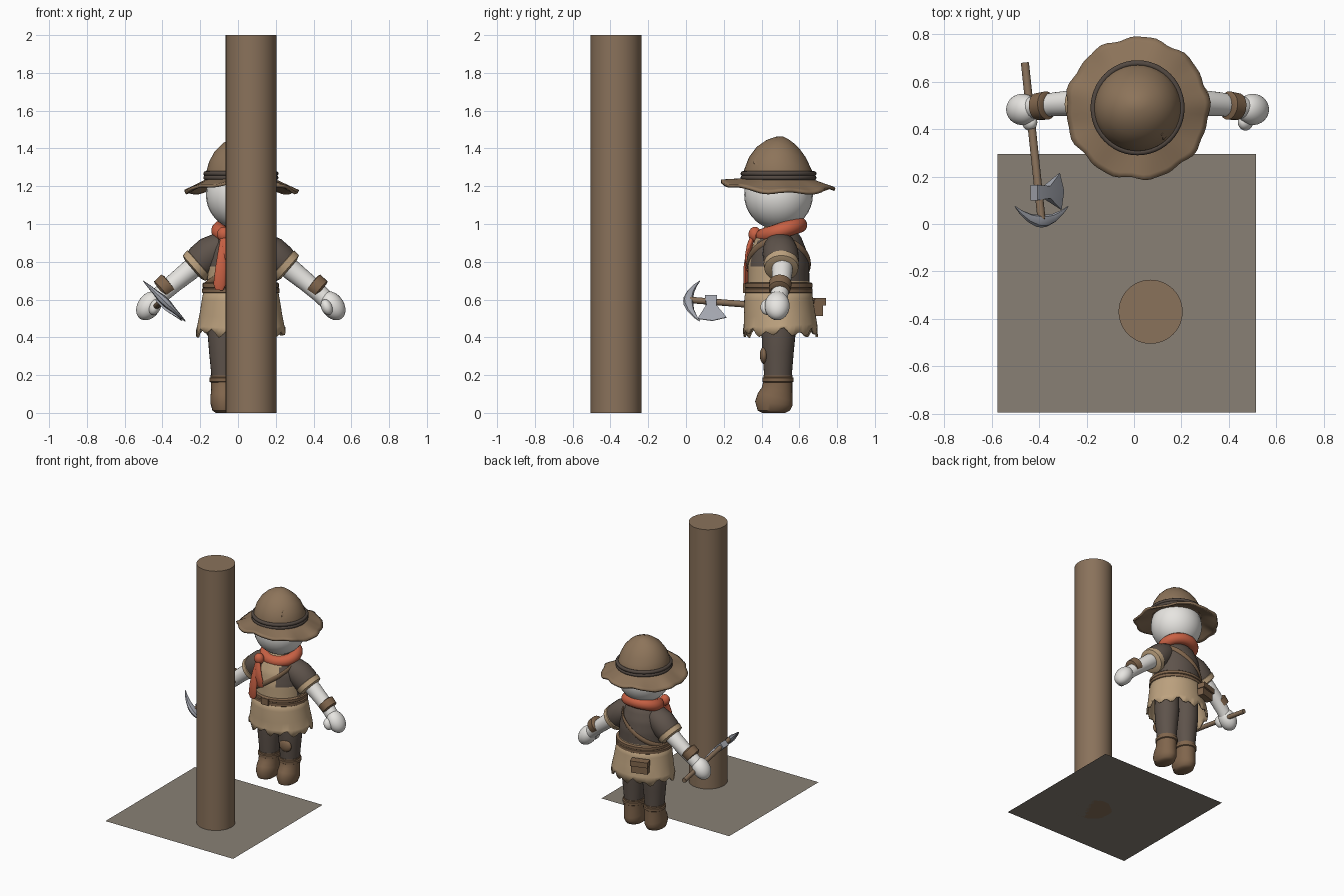
import bpy, bmesh, math
from mathutils import Vector as V

if "Cube" in bpy.data.objects:
    bpy.data.objects.remove(bpy.data.objects["Cube"])

CX, CY = 0.015, 0.49            # centre line of the figure
TAU = 2 * math.pi


def colour(name, r, g, b):
    m = bpy.data.materials.new(name)
    lin = [((c / 255 + 0.055) / 1.055) ** 2.4 for c in (r, g, b)]
    m.diffuse_color = (*lin, 1)
    m.use_nodes = True
    m.node_tree.nodes["Principled BSDF"].inputs["Base Color"].default_value = m.diffuse_color
    return m


WOOD = colour("wood_brown", 138, 114, 91)
GROUND = colour("ground_grey", 136, 128, 117)
FELT = colour("hat_brown", 141, 116, 90)
DARK = colour("dark_cloth", 94, 83, 75)
TAN = colour("tan_cloth", 189, 162, 127)
LEATHER = colour("leather_brown", 128, 101, 76)
RED = colour("scarf_red", 201, 97, 68)
SKIN = colour("pale_white", 232, 230, 226)
STEEL = colour("steel_grey", 164, 167, 176)
BAND = colour("band_dark", 82, 72, 65)


def finish(name, bm, *mats):
    bmesh.ops.recalc_face_normals(bm, faces=bm.faces)
    me = bpy.data.meshes.new(name)
    bm.to_mesh(me)
    bm.free()
    for m in mats:
        me.materials.append(m)
    ob = bpy.data.objects.new(name, me)
    bpy.context.collection.objects.link(ob)
    return ob


def tube(name, pts, radii, mat, seg=24, ref=(0, 1, 0), caps=True, closed=False):
    """Skin elliptical rings along a path; radii are (along ref, across)."""
    bm, pts, rings = bmesh.new(), [V(p) for p in pts], []
    n = len(pts)
    for i, p in enumerate(pts):
        a, b = (pts[i - 1], pts[(i + 1) % n]) if closed else (pts[max(i - 1, 0)], pts[min(i + 1, n - 1)])
        t = (b - a).normalized()
        u = (V(ref) - V(ref).dot(t) * t).normalized()
        w = t.cross(u)
        r = radii[i] if isinstance(radii, list) else radii
        r = r if isinstance(r, tuple) else (r, r)
        rings.append([bm.verts.new(p + u * r[0] * math.cos(TAU * k / seg) + w * r[1] * math.sin(TAU * k / seg))
                      for k in range(seg)])
    for i in range(n if closed else n - 1):
        A, B = rings[i], rings[(i + 1) % n]
        for k in range(seg):
            bm.faces.new((A[k], A[(k + 1) % seg], B[(k + 1) % seg], B[k]))
    if caps and not closed:
        bm.faces.new(rings[0])
        bm.faces.new(rings[-1])
    return finish(name, bm, mat)


def stack(name, rows, mat, cx=CX, seg=40, caps=True):
    """Upright body from rows of (z, x radius, y radius, y centre)."""
    return tube(name, [(cx, r[3], r[0]) for r in rows], [(r[1], r[2]) for r in rows],
                mat, seg, (1, 0, 0), caps)


def ball(name, loc, size, mat, rot=(0, 0, 0)):
    bpy.ops.mesh.primitive_uv_sphere_add(segments=28, ring_count=18, radius=1, location=loc, rotation=rot)
    ob = bpy.context.object
    ob.name, ob.scale = name, size
    ob.data.materials.append(mat)
    return ob


def box(name, loc, size, mat, rot=(0, 0, 0)):
    bpy.ops.mesh.primitive_cube_add(size=1, location=loc, rotation=rot)
    ob = bpy.context.object
    ob.name, ob.scale = name, size
    ob.data.materials.append(mat)
    return ob


def thicken(ob, t):
    m = ob.modifiers.new("thickness", "SOLIDIFY")
    m.thickness, m.offset = t, 0


# ground sheet and post
bpy.ops.mesh.primitive_plane_add(size=1.09, location=(-0.03, -0.25, 0))
bpy.context.object.name = "ground"
bpy.context.object.data.materials.append(GROUND)
tube("post", [(0.07, -0.37, 0), (0.07, -0.37, 2)], 0.135, WOOD, 48)

# head
ball("head", (CX, CY, 1.155), (0.185, 0.182, 0.185), SKIN)

# hat brim: wavy ring drooping at the sides
bm, rings, N = bmesh.new(), [], 72
for j in range(7):
    t = j / 6
    ring = []
    for k in range(N):
        a = TAU * k / N
        wave = 1 + t * (0.018 * math.sin(9 * a + 1) + 0.012 * math.sin(16 * a))
        r = (0.17 + 0.128 * t) * wave
        z = 1.235 - t * (0.015 + 0.05 * math.cos(a) ** 2 + 0.03 * max(0, math.sin(a)))
        z += t * 0.008 * math.sin(7 * a)
        ring.append(bm.verts.new((CX + r * math.cos(a), CY - 0.003 + r * math.sin(a), z)))
    rings.append(ring)
for A, B in zip(rings, rings[1:]):
    for k in range(N):
        bm.faces.new((A[k], A[(k + 1) % N], B[(k + 1) % N], B[k]))
thicken(finish("hat_brim", bm, FELT), 0.016)

# hat crown, leaning slightly back, with its band and patch
stack("hat_crown", [(1.22, .185, .185, .49), (1.28, .182, .182, .49), (1.33, .168, .163, .495),
                    (1.38, .14, .133, .505), (1.42, .10, .092, .515), (1.445, .055, .05, .523),
                    (1.456, .015, .015, .528)], FELT)
for z in (1.245, 1.267):
    tube("hat_band", [(CX + .186 * math.cos(TAU * k / 48), CY + .188 * math.sin(TAU * k / 48), z)
                      for k in range(48)], 0.013, BAND, 10, (0, 0, 1), closed=True)
box("hat_patch", (0.135, 0.388, 1.335), (0.055, 0.009, 0.05), FELT, (-0.45, 0.25, 0.85))

# torso: dark vest, tan shirt showing at the front and under the hem
PROFILE = [(.62, .185, .165), (.70, .18, .163), (.78, .178, .162), (.86, .165, .148), (.93, .13, .12), (.99, .07, .07)]


def torso_radius(z):
    for (z0, a0, b0), (z1, a1, b1) in zip(PROFILE, PROFILE[1:]):
        if z <= z1:
            f = (z - z0) / (z1 - z0)
            return a0 + f * (a1 - a0), b0 + f * (b1 - b0)


zs = [.62 + .37 * i / 24 for i in range(25)]
torso = stack("torso", [(z, *torso_radius(min(z, .989)), CY) for z in zs], DARK, seg=48)
torso.data.materials.append(TAN)
for f in torso.data.polygons:
    dx, c = abs(f.center.x - CX), f.center
    if c.z < 0.69 or (c.y < CY - 0.05 and (c.z < 0.77 or dx < 0.075)):
        f.material_index = 1

# shoulder strap running from one shoulder to the other hip
path = []
for k in range(48):
    a = TAU * k / 48
    z = 0.80 + 0.12 * math.cos(a)
    rx, ry = torso_radius(z)
    path.append((CX + (rx + .004) * math.cos(a), CY + (ry + .004) * math.sin(a), z))
tube("shoulder_strap", path, (0.017, 0.008), LEATHER, 8, (0, 0, 1), closed=True)

# skirt with ragged hem
skirt = stack("skirt", [(.67, .187, .168, .49), (.60, .20, .176, .49), (.52, .213, .183, .495),
                        (.46, .225, .189, .50), (.425, .232, .192, .50)], TAN, seg=60, caps=False)
for v in skirt.data.vertices:
    if v.co.z < 0.43:
        a = math.atan2(v.co.y - CY, v.co.x - CX)
        v.co.z += 0.016 * math.sin(15 * a) + 0.012 * math.sin(7 * a + 1)
thicken(skirt, 0.012)

# belt, buckle and rear pouch
for z, e in ((0.647, 0.0), (0.675, -0.004)):
    stack("belt", [(z - .016, .195, .172, CY), (z - .01, .206 + e, .18, CY), (z + .01, .206 + e, .18, CY),
                   (z + .016, .195, .172, CY)], LEATHER)
box("buckle", (CX, CY - 0.182, 0.66), (0.06, 0.015, 0.05), LEATHER)
box("pouch", (-0.09, 0.685, 0.555), (0.12, 0.05, 0.085), LEATHER, (0, 0, 0.3))
box("pouch_flap", (-0.092, 0.693, 0.588), (0.13, 0.06, 0.04), LEATHER, (0, 0, 0.3))

# scarf: tilted neck roll, knot and two tails
tube("scarf", [(CX + .115 * math.cos(TAU * k / 40), .505 + .095 * math.sin(TAU * k / 40),
                .965 + .03 * math.sin(TAU * k / 40)) for k in range(40)], (0.042, 0.042), RED, 14, (0, 0, 1), closed=True)
ball("scarf_knot", (-0.075, 0.365, 0.945), (0.036, 0.034, 0.04), RED)
for name, x, y, z in (("scarf_tail_long", -0.10, 0.318, 0.65), ("scarf_tail_short", -0.035, 0.33, 0.75)):
    top = V((-0.075, 0.355, 0.94))
    end = V((x, y, z))
    tube(name, [top.lerp(end, f) + V((0, -0.018 * math.sin(math.pi * f), 0)) for f in (0, .3, .6, .9, 1)],
         [(.016, .014), (.024, .012), (.03, .012), (.033, .011), (.02, .006)], RED, 14, (1, 0, 0))

for s, side in ((-1, "right"), (1, "left")):
    def P(x, y, z):
        return V((CX + s * x, y, z))
    # sleeve, cuff, arm, wristband
    tube(side + "_sleeve", [P(.05, .49, .90), P(.10, .495, .88), P(.16, .50, .845), P(.205, .505, .805),
                            P(.245, .505, .77)],
         [(.06, .05), (.085, .08), (.095, .092), (.093, .092), (.08, .08)], DARK)
    tube(side + "_cuff", [P(.215, .505, .795), P(.222, .505, .789), P(.248, .505, .766), P(.255, .505, .76)],
         [.075, .094, .09, .065], TAN)
    tube(side + "_arm", [P(.18, .505, .83), P(.27, .51, .755), P(.35, .505, .69), P(.42, .495, .63), P(.47, .485, .58)],
         [.055, .055, .05, .047, .045], SKIN)
    tube(side + "_wristband", [P(.378, .50, .69), P(.383, .50, .686), P(.422, .495, .653), P(.427, .495, .649)],
         [.045, .06, .057, .045], LEATHER)
    # hand and thumb
    ball(side + "_hand", P(.486, .483, .567), (.06, .066, .083), SKIN, (0, -s * .6, 0))
    ball(side + "_thumb", P(.455, .43, .56), (.03, .036, .043), SKIN, (0, -s * .4, 0))
    # trouser leg, boot and boot cuff
    x = CX + s * 0.088
    stack(side + "_leg", [(.15, .065, .07, .487), (.22, .07, .075, .487), (.32, .08, .083, .487),
                          (.42, .088, .09, .49), (.56, .085, .09, .49)], DARK, x, 28)
    stack(side + "_boot", [(0, .045, .06, .465), (.012, .062, .085, .465), (.05, .073, .10, .465),
                           (.085, .073, .094, .473), (.12, .069, .082, .482), (.17, .071, .076, .487),
                           (.20, .073, .077, .487)], LEATHER, x, 28)
    stack(side + "_boot_cuff", [(.16, .07, .075, .487), (.165, .078, .082, .487), (.185, .079, .083, .487),
                                (.19, .07, .075, .487)], LEATHER, x, 28)
ball("knee_patch", (0.115, 0.413, 0.305), (0.05, 0.022, 0.045), LEATHER)

# pick and axe tool in the right hand
tube("tool_handle", [(-.46, .68, .545), (-.39, .02, .598)], .017, WOOD, 12, (0, 0, 1))
D = V((0.72, 0, -0.69))                      # direction the blade points
hub = V((-.39, .0, .592))
steps = [-.155, -.12, -.07, -.025, 0, .025, .07, .12, .155]
tube("pick_head", [hub + D * t + V((0, .012 + .062 * (t / .155) ** 2, 0)) for t in steps],
     [(.002, .002), (.010, .008), (.019, .014), (.026, .022), (.027, .023), (.026, .022), (.019, .014),
      (.010, .008), (.002, .002)], STEEL, 8)
outline = [(.10, -.03), (.165, -.03), (.16, .045), (.215, .12), (.14, .145), (.06, .13), (.108, .045)]
bm, layers = bmesh.new(), []
across = D.cross(V((0, 1, 0)))
for sgn in (-1, 1):
    layers.append([bm.verts.new(V((-.40, y, .588)) + D * d + across * sgn * (.022 if d < .1 else .002))
                   for y, d in outline])
bm.faces.new(layers[0])
bm.faces.new(layers[1])
for k in range(len(outline)):
    j = (k + 1) % len(outline)
    bm.faces.new((layers[0][k], layers[0][j], layers[1][j], layers[1][k]))
bmesh.ops.triangulate(bm, faces=[f for f in bm.faces if len(f.verts) > 4])
finish("axe_blade", bm, STEEL)

# smooth shading with sharp edges kept
bpy.ops.object.select_all(action="SELECT")
bpy.context.view_layer.objects.active = torso
bpy.ops.object.shade_smooth_by_angle(angle=math.radians(40))
